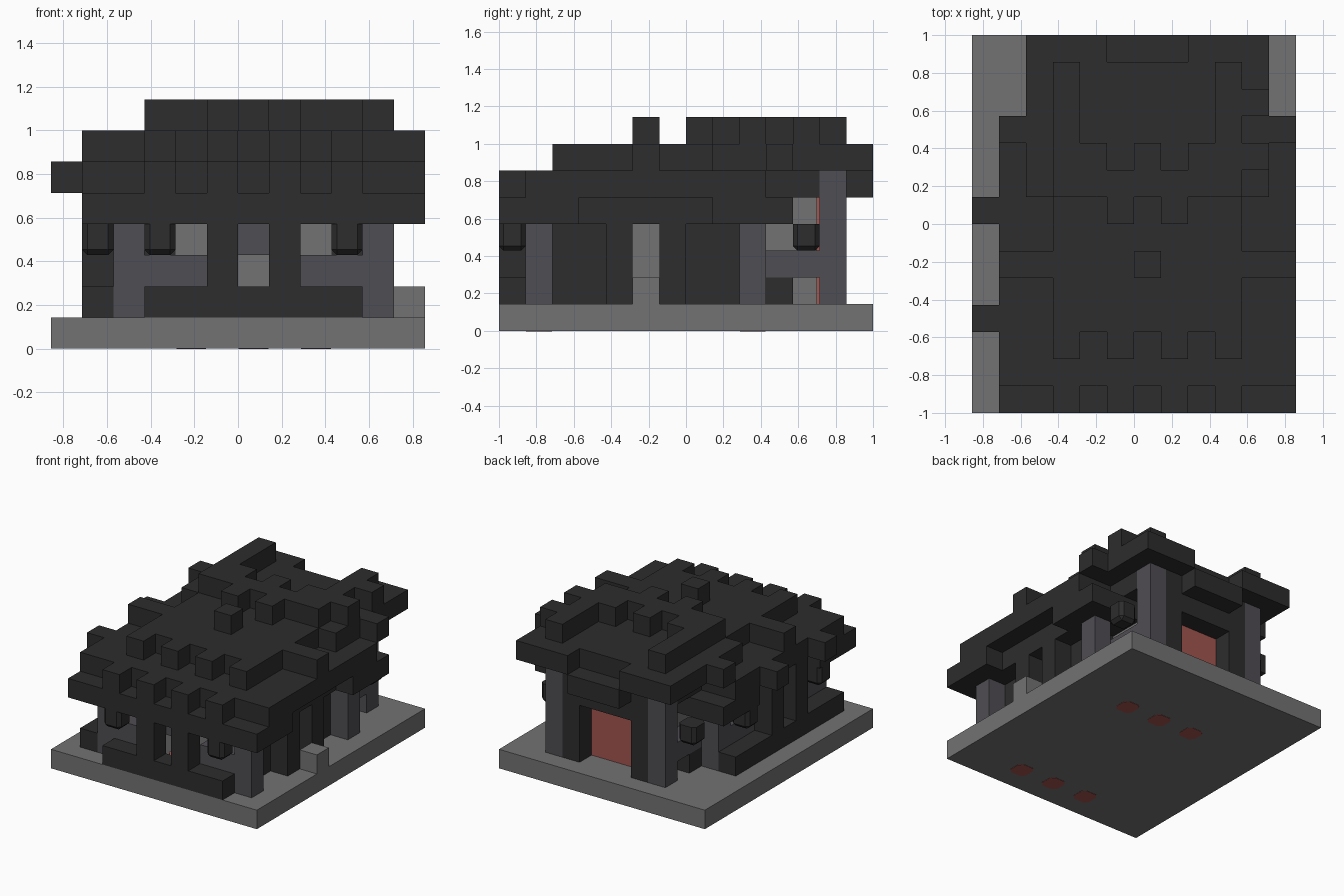
import bpy, bmesh
from mathutils import Matrix, Vector

if "Cube" in bpy.data.objects:
    bpy.data.objects.remove(bpy.data.objects["Cube"])

U = 1 / 7               # one block
MX, MY = 13, 10         # mirror sums: left-right and hall front-back


def colour(name, rgb):
    m = bpy.data.materials.new(name)
    m.use_nodes = True
    m.diffuse_color = (*rgb, 1)
    m.node_tree.nodes["Principled BSDF"].inputs["Base Color"].default_value = (*rgb, 1)
    return m


dark = colour("charcoal", (.026, .026, .026))
stone = colour("stone grey", (.17, .17, .17))
slate = colour("slate purple", (.078, .074, .085))
red = colour("brick red", (.36, .092, .08))


def finish(name, bm, mat):
    mesh = bpy.data.meshes.new(name)
    bm.to_mesh(mesh)
    bm.free()
    mesh.materials.append(mat)
    obj = bpy.data.objects.new(name, mesh)
    bpy.context.collection.objects.link(obj)
    return obj


def blocks(name, mat, boxes):
    """Boxes in block units: (x0, x1, y0, y1, z0, z1)."""
    bm = bmesh.new()
    for x0, x1, y0, y1, z0, z1 in boxes:
        centre = Vector(((x0 + x1) / 2 - 6, (y0 + y1) / 2 - 7, (z0 + z1) / 2)) * U
        size = Vector((x1 - x0, y1 - y0, z1 - z0)) * U
        bmesh.ops.create_cube(bm, size=1, matrix=Matrix.LocRotScale(centre, None, size))
    return finish(name, bm, mat)


def cell(x, y, z0, z1):
    return (x, x + 1, y, y + 1, z0, z1)


def mirror(boxes):
    """Adds the copy on the other side of the building axis."""
    return boxes + [(MX - b[1], MX - b[0], *b[2:]) for b in boxes]


# Ground slab and core walls
blocks("base", stone, [(0, 12, 0, 14, 0, 1)])
blocks("hall_core", stone, [(4, 9, 2, 9, 1, 4), (3, 10, 5, 6, 1, 4)])
blocks("annex_core", stone, [(4, 9, 9, 11.9, 1, 5)])
blocks("side_step", stone, [cell(11, 5, 1, 2)])

# Columns and rails
blocks("hall_columns", slate, mirror([cell(2, y, 1, 4) for y in (1, 9)]))
blocks("annex_columns", slate, mirror([cell(3, 12, 1, 6)]))
blocks("front_rails", slate, mirror([(3, 5, 1, 2, 2, 3)]) + [cell(6, 1, 3, 4)])
blocks("left_rails", slate, [(2, 3, 2, 4, 2, 3), (2, 3, 7, 9, 2, 3), cell(2, 5, 3, 4)])
blocks("annex_rails", slate, mirror([(3, 4, 10, 12, 2, 3)]))

# Dark walls, posts and ledges
blocks("hall_walls", dark, mirror([(3, 4, 2, 5, 1, 4), (3, 4, 6, 9, 1, 4)]))
blocks("side_posts", dark, [cell(10, y, 1, 5) for y in (4, 6)])
blocks("left_posts", dark, [cell(1, y, 2, 5) for y in (4, 6)])
blocks("front_posts", dark, [cell(x, 0, 2, 4) for x in (5, 7)])
blocks("front_ledge", dark, [(3, 10, 0, 1, 1, 2)])
blocks("left_ledge", dark, [(1, 2, 1, 10, 1, 2)])
blocks("annex_blocks", dark, mirror([cell(3, 10, 1, 2)]))
blocks("door_posts", dark, mirror([cell(4, 12, 1, 4)]))
blocks("door_beam", dark, [(4, 9, 12, 13, 4, 6)])
blocks("back_door", red, [(5, 8, 11, 12, 1, 5)])

# Roof, tier by tier
teeth = (3, 5, 7, 9)
blocks("eaves", dark, [(2, 11, 0, 9, 4, 5), (2, 11, 9, 10, 4, 5), (2, 11, 10, 11, 4, 5)]
       + mirror([(1, 2, 0, 3, 4, 5), (1, 2, 8, 11, 4, 5)]))
blocks("lower_roof", dark, [(1, 12, 1, 10, 5, 6), (3, 10, 10, 12, 5, 6), (5, 8, 13, 14, 5, 6)]
       + [cell(x, 0, 5, 6) for x in teeth] + [cell(0, y, 5, 6) for y in (3, 7)])
blocks("upper_roof", dark, [(3, 10, 3, 8, 6, 7), (1, 12, 5, 6, 6, 7), (2, 11, 8, 10, 6, 7),
                            (1, 12, 10, 11, 6, 7), (2, 11, 11, 13, 6, 7)]
       + mirror([(2, 5, 13, 14, 6, 7)]) + [cell(x, 2, 6, 7) for x in teeth])
blocks("roof_ridge", dark, [(3, 10, 8, 9, 7, 8), cell(6, 5, 7, 8)]
       + mirror([(3, 4, 9, 13, 7, 8), cell(4, 9, 7, 8)]) + [cell(6, 9, 7, 8)]
       + [cell(x, 7, 7, 8) for x in (5, 7)] + [cell(10, y, 7, 8) for y in (9, 11)])


# Hanging lanterns with chamfered undersides
def lantern(x, y):
    obj = blocks("lantern", dark, [cell(x, y, 3, 4)])
    bm = bmesh.new()
    bm.from_mesh(obj.data)
    low = min(v.co.z for v in bm.verts)
    edges = [e for e in bm.edges if any(v.co.z < low + .01 for v in e.verts)]
    bmesh.ops.bevel(bm, geom=edges, offset=.025, segments=1, affect='EDGES')
    bm.to_mesh(obj.data)
    bm.free()


for spot in ((3, 0), (9, 0), (1, 2), (1, 8), (2, 11), (10, 11)):
    lantern(*spot)

# Red octagonal pegs set through the slab
for row in (1, 9):
    for x in (4, 6, 8):
        bm = bmesh.new()
        place = Vector((x + .5 - 6, row + .5 - 7, 1)) * U
        bmesh.ops.create_cube(bm, size=U, matrix=Matrix.LocRotScale(
            place, None, Vector((.96, .96, 2))))
        upright = [e for e in bm.edges if abs(e.verts[0].co.z - e.verts[1].co.z) > U]
        bmesh.ops.bevel(bm, geom=upright, offset=.028, segments=1, affect='EDGES')
        bmesh.ops.translate(bm, verts=bm.verts, vec=(0, 0, -.002))
        finish("red_peg", bm, red)
